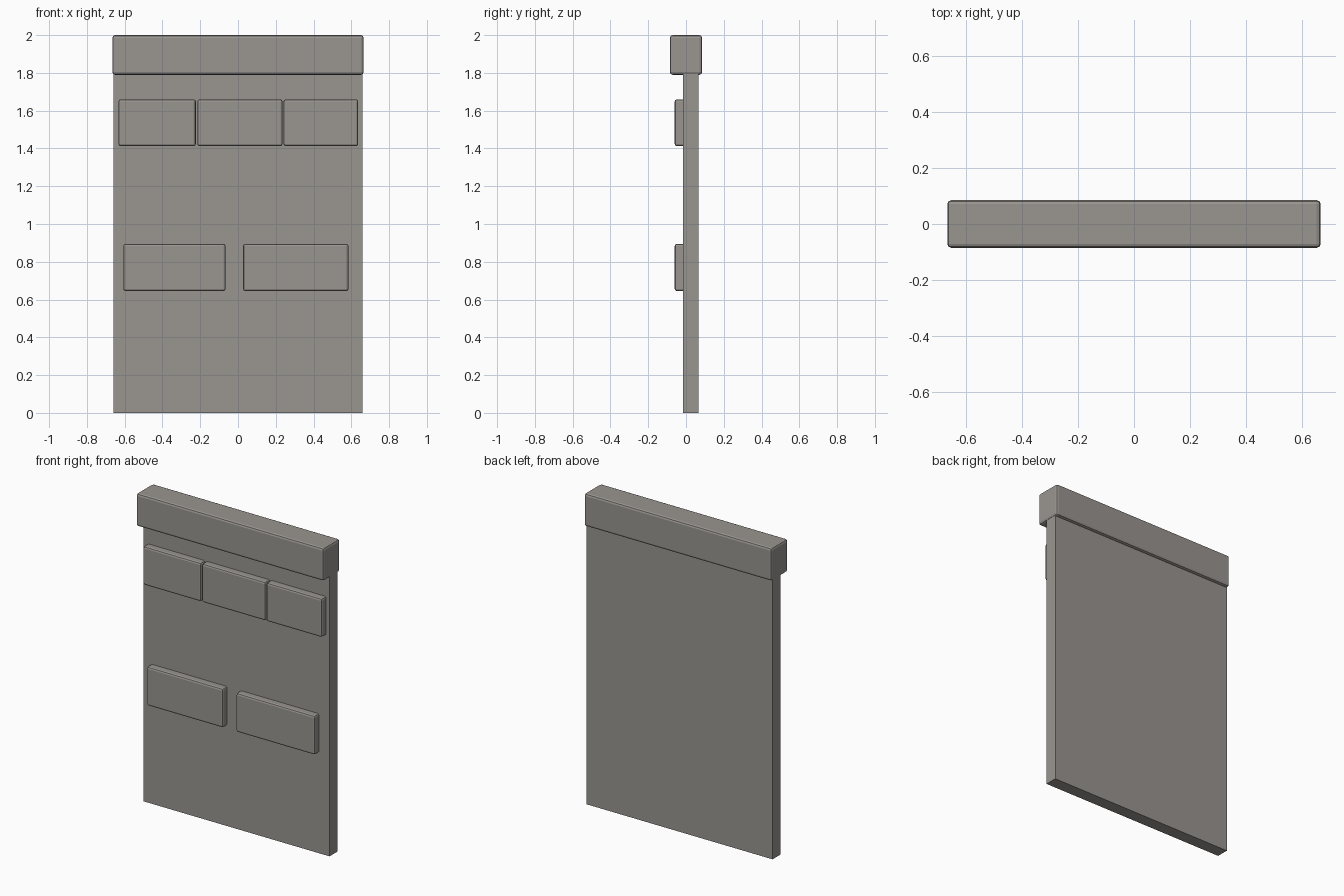
import bpy
import bmesh

cube = bpy.data.objects.get("Cube")
if cube:
    bpy.data.objects.remove(cube, do_unlink=True)

# One stone colour for everything
stone = bpy.data.materials.new("warm_grey_stone")
stone.use_nodes = True
colour = (0.32, 0.30, 0.28, 1)
stone.diffuse_color = colour
stone.node_tree.nodes["Principled BSDF"].inputs["Base Color"].default_value = colour


def block(name, x, y, z, bevel=0.0):
    """Box between the given (low, high) limits, with rounded edges."""
    bm = bmesh.new()
    bmesh.ops.create_cube(bm, size=1)
    for v in bm.verts:
        v.co = [lim[0] if c < 0 else lim[1] for c, lim in zip(v.co, (x, y, z))]
    mesh = bpy.data.meshes.new(name)
    bm.to_mesh(mesh)
    bm.free()
    mesh.materials.append(stone)
    obj = bpy.data.objects.new(name, mesh)
    bpy.context.collection.objects.link(obj)
    if bevel:
        mod = obj.modifiers.new("rounded_edges", "BEVEL")
        mod.width = bevel
        mod.segments = 2
    return obj


# Wall slab and the coping along its top
block("wall_panel", (-0.66, 0.66), (-0.015, 0.065), (0, 1.81))
block("top_coping", (-0.665, 0.665), (-0.085, 0.085), (1.79, 2.0), 0.014)

# Raised bricks, set into the front of the slab
rows = {
    "upper_brick": ((1.412, 1.66), [(-0.633, -0.223), (-0.215, 0.236), (0.241, 0.636)]),
    "lower_brick": ((0.645, 0.895), [(-0.607, -0.066), (0.027, 0.585)]),
}
for name, (z, spans) in rows.items():
    for i, x in enumerate(spans, 1):
        block(f"{name}_{i}", x, (-0.06, 0.02), z, 0.012)
